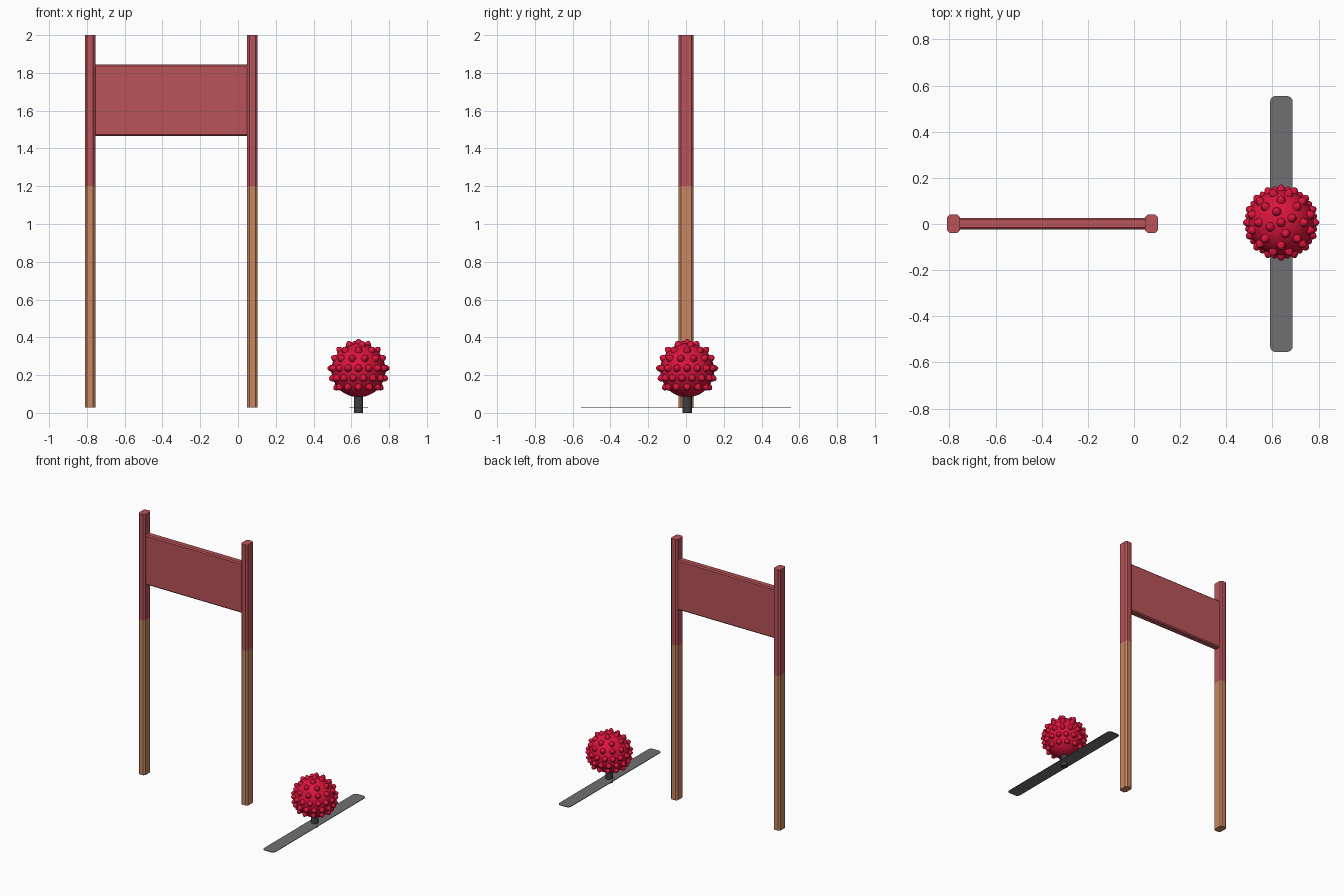
import bpy, bmesh, math
from mathutils import Vector

if "Cube" in bpy.data.objects:
    bpy.data.objects.remove(bpy.data.objects["Cube"])


def material(name, rgb):
    m = bpy.data.materials.new(name)
    m.diffuse_color = (*rgb, 1)
    m.use_nodes = True
    m.node_tree.nodes["Principled BSDF"].inputs["Base Color"].default_value = m.diffuse_color
    return m


WOOD = material("bare wood", (0.578, 0.242, 0.122))
RED = material("faded red paint", (0.479, 0.087, 0.098))
CRIMSON = material("crimson", (0.716, 0.007, 0.045))
GREY = material("grey strip", (0.162, 0.162, 0.17))
DARK = material("dark grey", (0.05, 0.05, 0.054))


def finish(name, bm, *mats, smooth=None):
    bmesh.ops.recalc_face_normals(bm, faces=bm.faces[:])
    me = bpy.data.meshes.new(name)
    bm.to_mesh(me)
    bm.free()
    ob = bpy.data.objects.new(name, me)
    bpy.context.collection.objects.link(ob)
    for m in mats:
        me.materials.append(m)
    if smooth:
        bpy.ops.object.select_all(action='DESELECT')
        ob.select_set(True)
        bpy.context.view_layer.objects.active = ob
        bpy.ops.object.shade_smooth_by_angle(angle=math.radians(smooth))
    return ob


def beveled_box(lo, hi, axis, width, segments=1):
    """Box whose edges parallel to one axis are bevelled."""
    bm = bmesh.new()
    bmesh.ops.create_cube(bm, size=1)
    lo, hi = Vector(lo), Vector(hi)
    for v in bm.verts:
        v.co = Vector([lo[i] if v.co[i] < 0 else hi[i] for i in range(3)])
    edges = [e for e in bm.edges
             if abs((e.verts[0].co - e.verts[1].co).normalized()[axis]) > 0.9]
    bmesh.ops.bevel(bm, geom=edges, offset=width, segments=segments,
                    profile=0.5, affect='EDGES')
    return bm


# Posts: bare wood below, painted above 1.2
for side, x in (("left", -0.783), ("right", 0.076)):
    bm = beveled_box((x - 0.028, -0.039, 0.028), (x + 0.028, 0.041, 2.0), 2, 0.012)
    bmesh.ops.bisect_plane(bm, geom=bm.verts[:] + bm.edges[:] + bm.faces[:],
                           plane_co=(0, 0, 1.2), plane_no=(0, 0, 1))
    for f in bm.faces:
        f.material_index = int(f.calc_center_median().z > 1.2)
    finish(side + "_post", bm, WOOD, RED)

# Sign board between the posts
finish("sign_board",
       beveled_box((-0.76, -0.024, 1.466), (0.053, 0.027, 1.844), 0, 0.008), RED)

# Thin ground strip with rounded corners
finish("ground_strip",
       beveled_box((0.590, -0.555, 0.025), (0.688, 0.555, 0.029), 2, 0.025, 4), GREY)

# Short stem
C = Vector((0.638, 0.006, 0.226))
bm = bmesh.new()
bmesh.ops.create_cone(bm, cap_ends=True, segments=20, radius1=0.025, radius2=0.025, depth=0.11)
bmesh.ops.translate(bm, vec=(C.x, C.y, 0.055), verts=bm.verts[:])
finish("stem", bm, DARK, smooth=40)

# Ball
R = 0.143
bm = bmesh.new()
bmesh.ops.create_uvsphere(bm, u_segments=40, v_segments=24, radius=R)
bmesh.ops.translate(bm, vec=C, verts=bm.verts[:])
finish("ball", bm, CRIMSON, smooth=60)

# Rounded spikes in rings over the ball, leaving the underside bare
PROFILE = [(0.021, -0.005), (0.018, 0.006), (0.013, 0.015), (0.006, 0.021)]


def add_spike(bm, direction):
    q = direction.to_track_quat('Z', 'Y')
    place = lambda r, a, h: C + q @ Vector((r * math.cos(a), r * math.sin(a), R + h))
    n = 10
    rings = [[bm.verts.new(place(r, math.tau * i / n, h)) for i in range(n)]
             for r, h in PROFILE]
    tip = bm.verts.new(place(0, 0, 0.023))
    for i in range(n):
        j = (i + 1) % n
        for a, b in zip(rings, rings[1:]):
            bm.faces.new((a[i], a[j], b[j], b[i]))
        bm.faces.new((rings[-1][i], rings[-1][j], tip))


bm = bmesh.new()
RINGS = [(0, 1, 0), (21, 4, 22), (43, 8, 0), (64, 12, 15),
         (86, 16, 0), (107, 16, 11), (128, 12, 0)]
for polar, count, start in RINGS:
    t = math.radians(polar)
    for k in range(count):
        a = math.radians(start) + math.tau * k / count
        add_spike(bm, Vector((math.sin(t) * math.cos(a),
                              math.sin(t) * math.sin(a), math.cos(t))))
finish("ball_spikes", bm, CRIMSON, smooth=60)
